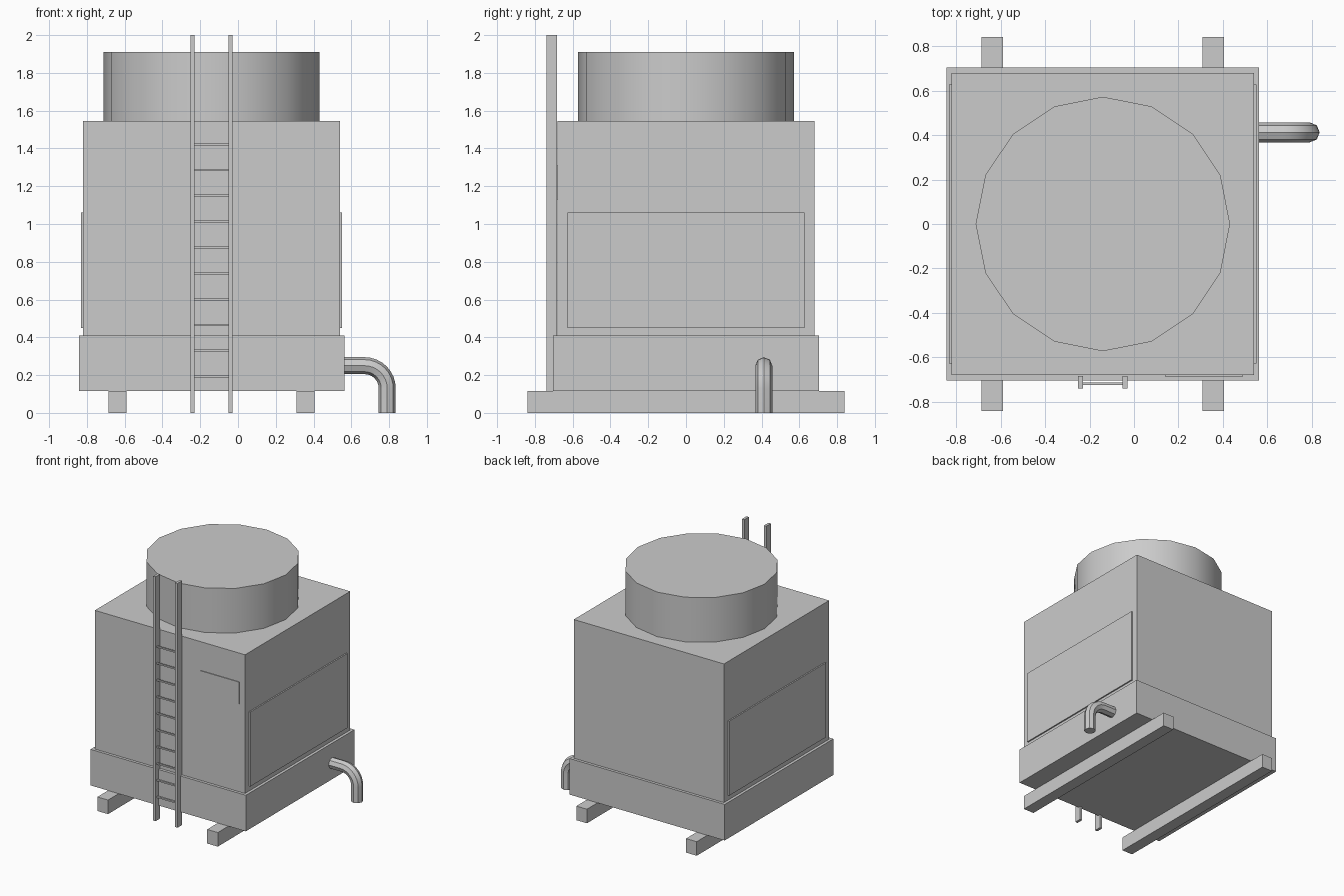
import bpy, bmesh, math
from mathutils import Matrix, Vector

old = bpy.data.objects.get("Cube")
if old:
    bpy.data.objects.remove(old, do_unlink=True)

CX = -0.14  # centre line of the housing

grey = bpy.data.materials.new("plain grey")
grey.use_nodes = True
GREY = (0.6, 0.6, 0.6, 1)
grey.diffuse_color = GREY
grey.node_tree.nodes["Principled BSDF"].inputs["Base Color"].default_value = GREY


def add_object(name, bm):
    mesh = bpy.data.meshes.new(name)
    bmesh.ops.recalc_face_normals(bm, faces=bm.faces)
    bm.to_mesh(mesh)
    bm.free()
    mesh.materials.append(grey)
    obj = bpy.data.objects.new(name, mesh)
    bpy.context.collection.objects.link(obj)
    return obj


def box(name, x, y, z):
    """Box from three (low, high) ranges."""
    bm = bmesh.new()
    ranges = (x, y, z)
    centre = Vector([(a + b) / 2 for a, b in ranges])
    size = [b - a for a, b in ranges]
    bmesh.ops.create_cube(bm, size=1, matrix=Matrix.Translation(centre) @ Matrix.Diagonal((*size, 1)))
    return add_object(name, bm)


def smooth(obj, degrees):
    bpy.ops.object.select_all(action='DESELECT')
    obj.select_set(True)
    bpy.context.view_layer.objects.active = obj
    bpy.ops.object.shade_smooth_by_angle(angle=math.radians(degrees))


# Basin and housing
box("water_basin", (CX - 0.703, CX + 0.703), (-0.703, 0.703), (0.115, 0.41))
box("housing", (CX - 0.68, CX + 0.68), (-0.68, 0.68), (0.41, 1.545))

# Skid beams and side panels, one on each side
for label, side in (("right", -1), ("left", 1)):
    beam = CX + side * 0.497
    box(label + "_skid_beam", (beam - 0.048, beam + 0.048), (-0.84, 0.84), (0, 0.115))
    face = CX + side * 0.682
    box(label + "_side_panel", (face - 0.009, face + 0.009), (-0.627, 0.627), (0.45, 1.06))

# Front plate
box("front_plate", (0.14, 0.49), (-0.686, -0.678), (1.13, 1.31))

# Fan stack
bm = bmesh.new()
bmesh.ops.create_cone(bm, cap_ends=True, segments=16, radius1=0.572, radius2=0.572, depth=0.365,
                      matrix=Matrix.Translation((CX, 0, 1.7275)))
smooth(add_object("fan_stack", bm), 35)

# Ladder
for label, side in (("right", -1), ("left", 1)):
    rail = CX + side * 0.1
    box(label + "_ladder_rail", (rail - 0.011, rail + 0.011), (-0.739, -0.683), (0, 2))
for i in range(10):
    z = 0.192 + i * 0.1367
    box(f"ladder_rung_{i + 1}", (CX - 0.092, CX + 0.092), (-0.724, -0.712), (z - 0.006, z + 0.006))

# Outlet pipe: octagon swept along a straight run, a bend and a drop
bend, pipe_x, pipe_z, radius = 0.12, 0.79, 0.25, 0.045
path = [(0.54, pipe_z, 0)]
for i in range(9):
    a = math.radians(i * 11.25)
    path.append((pipe_x - bend + bend * math.sin(a), pipe_z - bend + bend * math.cos(a), a))
path.append((pipe_x, 0, math.pi / 2))
bm = bmesh.new()
rings = []
for x, z, a in path:
    ring = []
    for k in range(8):
        t = k * math.pi / 4
        out = radius * math.cos(t)
        ring.append(bm.verts.new((x + out * math.sin(a), 0.412 + radius * math.sin(t), z + out * math.cos(a))))
    rings.append(ring)
for r, s in zip(rings, rings[1:]):
    for k in range(8):
        n = (k + 1) % 8
        bm.faces.new((r[k], r[n], s[n], s[k]))
bm.faces.new(rings[0])
bm.faces.new(rings[-1])
smooth(add_object("outlet_pipe", bm), 30)
